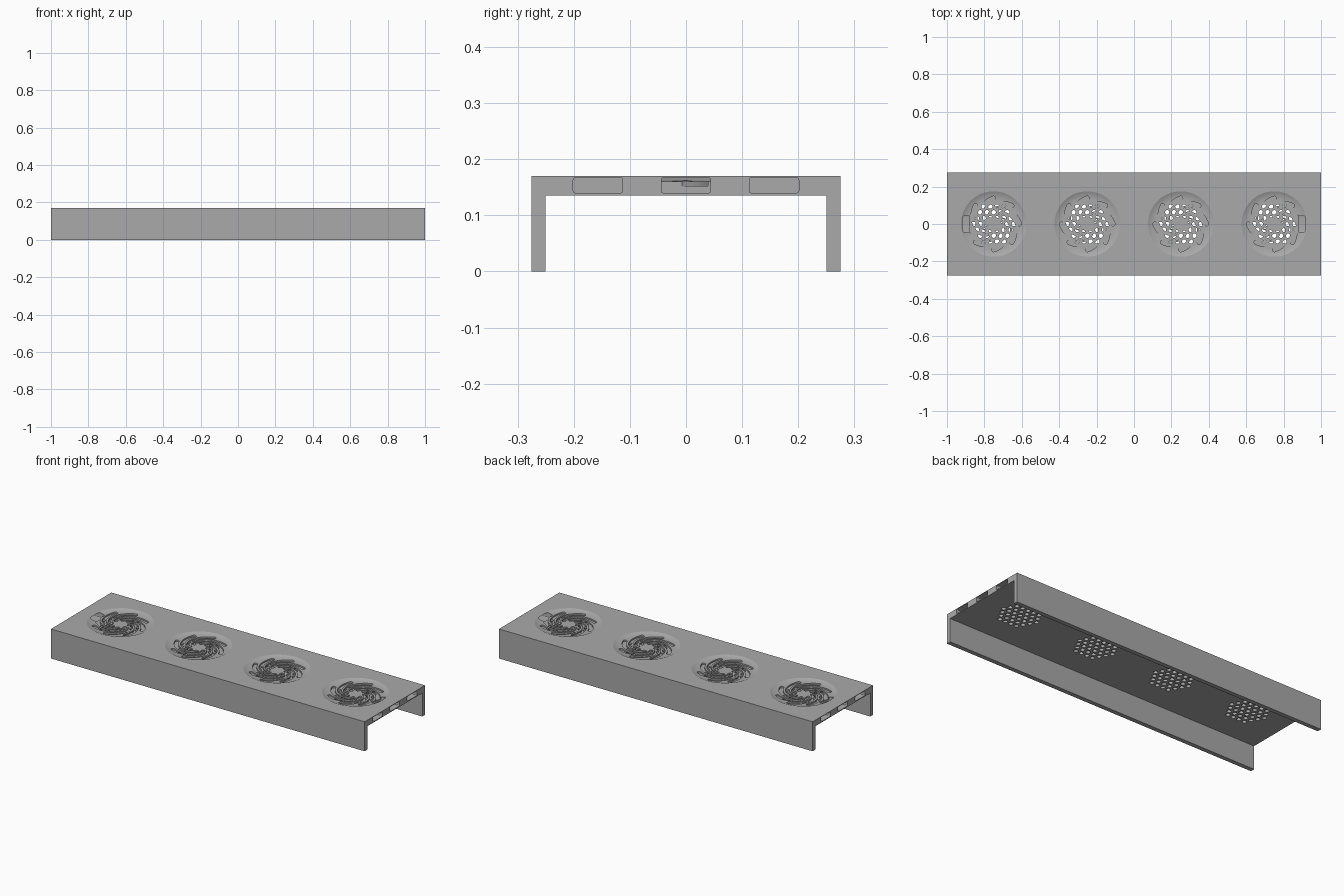
import bpy
import bmesh
from math import sin, cos, pi, radians, sqrt, atan2
from mathutils import Matrix, Vector

cube = bpy.data.objects.get("Cube")
if cube:
    bpy.data.objects.remove(cube, do_unlink=True)

TOP, UNDER, FLOOR, GROOVE = 0.17, 0.135, 0.16, 0.152
CENTRES = [-0.75, -0.25, 0.25, 0.75]
ALONG_X = Matrix(((0, 0, 1, 0), (1, 0, 0, 0), (0, 1, 0, 0), (0, 0, 0, 1)))


def finish(bm, name):
    bmesh.ops.recalc_face_normals(bm, faces=bm.faces)
    mesh = bpy.data.meshes.new(name)
    bm.to_mesh(mesh)
    bm.free()
    obj = bpy.data.objects.new(name, mesh)
    bpy.context.collection.objects.link(obj)
    return obj


def prisms(name, outlines, low, high, matrix=Matrix()):
    """Extrude each 2D outline from low to high."""
    bm = bmesh.new()
    for pts in outlines:
        a = [bm.verts.new(matrix @ Vector((u, v, low))) for u, v in pts]
        b = [bm.verts.new(matrix @ Vector((u, v, high))) for u, v in pts]
        bm.faces.new(a[::-1])
        bm.faces.new(b)
        for i in range(len(a)):
            j = (i + 1) % len(a)
            bm.faces.new((a[i], a[j], b[j], b[i]))
    return finish(bm, name)


def arc(cx, cy, r, start, sweep, n):
    return [(cx + r * cos(start + sweep * i / n), cy + r * sin(start + sweep * i / n))
            for i in range(n + 1)]


def rounded_rect(cx, cy, hw, hh, r):
    pts = []
    for k, (sx, sy) in enumerate([(1, 1), (-1, 1), (-1, -1), (1, -1)]):
        pts += arc(cx + sx * (hw - r), cy + sy * (hh - r), r, k * pi / 2, pi / 2, 4)
    return pts


def spiral_groove(cx, turn, half=0.011, n=18):
    """Round-ended slot winding inwards from the rim to the hub."""
    line = []
    for i in range(n + 1):
        t = i / n
        r, a = 0.138 - 0.09 * t, turn + radians(110) * t
        line.append(Vector((cx + r * cos(a), r * sin(a))))
    left, right = [], []
    for i, p in enumerate(line):
        d = (line[min(i + 1, n)] - line[max(i - 1, 0)]).normalized()
        side = Vector((-d.y, d.x)) * half
        left.append(tuple(p + side))
        right.append(tuple(p - side))

    def cap(p, frm):
        start = atan2(frm[1] - p.y, frm[0] - p.x)
        return arc(p.x, p.y, half, start, -pi, 6)[1:-1]

    return left + cap(line[-1], left[-1]) + right[::-1] + cap(line[0], right[0])


def dishes(name, inner=0.13, outer=0.175, seg=72, steps=6):
    """Shallow bowls with a flat floor and a curved wall."""
    depth = TOP - FLOOR
    big = ((outer - inner) ** 2 + depth ** 2) / (2 * depth)
    profile = []
    for i in range(steps + 1):
        r = inner + (outer - inner) * i / steps
        profile.append((r, FLOOR + big - sqrt(big ** 2 - (r - inner) ** 2)))
    profile.append((outer, TOP + 0.02))
    bm = bmesh.new()
    for cx in CENTRES:
        rings = [[bm.verts.new((x, y, z)) for x, y in
                  arc(cx, 0, r, pi / seg, 2 * pi, seg)[:-1]] for r, z in profile]
        bm.faces.new(rings[0])
        bm.faces.new(rings[-1])
        for a, b in zip(rings, rings[1:]):
            for i in range(seg):
                j = (i + 1) % seg
                bm.faces.new((a[i], a[j], b[j], b[i]))
    return finish(bm, name)


# Channel body: deck with two long side walls
profile = [(-0.275, 0), (-0.25, 0), (-0.25, UNDER), (0.25, UNDER),
           (0.25, 0), (0.275, 0), (0.275, TOP), (-0.275, TOP)]
body = prisms("vented_channel", [profile], -1, 1, ALONG_X)

# Spiral grooves in every dish
grooves = [spiral_groove(cx, k * pi / 4) for cx in CENTRES for k in range(8)]

# Hexagonal field of vent holes, drilled from below into the grooves
pitch = 0.036
holes = []
for cx in CENTRES:
    for q in range(-3, 4):
        for r in range(-3, 4):
            if abs(q + r) <= 3:
                x, y = pitch * (q + r / 2), pitch * r * sqrt(3) / 2
                holes.append(arc(cx + x, y, 0.012, 0.1, 2 * pi, 24)[:-1])

# Three connector pockets in each end
pockets = [rounded_rect(y, 0.1535, 0.044, 0.0135, 0.004) for y in (-0.157, 0, 0.157)]

cutters = [dishes("dish_cutter"),
           prisms("groove_cutter", grooves, GROOVE, TOP + 0.03),
           prisms("hole_cutter", holes, UNDER - 0.02, GROOVE + 0.001),
           prisms("left_pocket_cutter", pockets, 0.88, 1.05, ALONG_X),
           prisms("right_pocket_cutter", pockets, -1.05, -0.88, ALONG_X)]

for cutter in cutters:
    cutter.hide_render = True
    mod = body.modifiers.new(cutter.name, 'BOOLEAN')
    mod.operation = 'DIFFERENCE'
    mod.solver = 'EXACT'
    mod.object = cutter

# Bake the cuts and drop the cutters
bpy.context.view_layer.update()
deps = bpy.context.evaluated_depsgraph_get()
mesh = bpy.data.meshes.new_from_object(body.evaluated_get(deps))
body.modifiers.clear()
body.data = mesh
for cutter in cutters:
    bpy.data.objects.remove(cutter, do_unlink=True)

# Curved faces smooth, flat ones flat
for poly in mesh.polygons:
    poly.use_smooth = max(abs(c) for c in poly.normal) < 0.9995
mesh.set_sharp_from_angle(angle=radians(18))

grey = bpy.data.materials.new("plain_grey")
grey.use_nodes = True
colour = (0.4, 0.4, 0.4, 1)
grey.diffuse_color = colour
grey.node_tree.nodes["Principled BSDF"].inputs["Base Color"].default_value = colour
mesh.materials.clear()
mesh.materials.append(grey)
for poly in mesh.polygons:
    poly.material_index = 0
